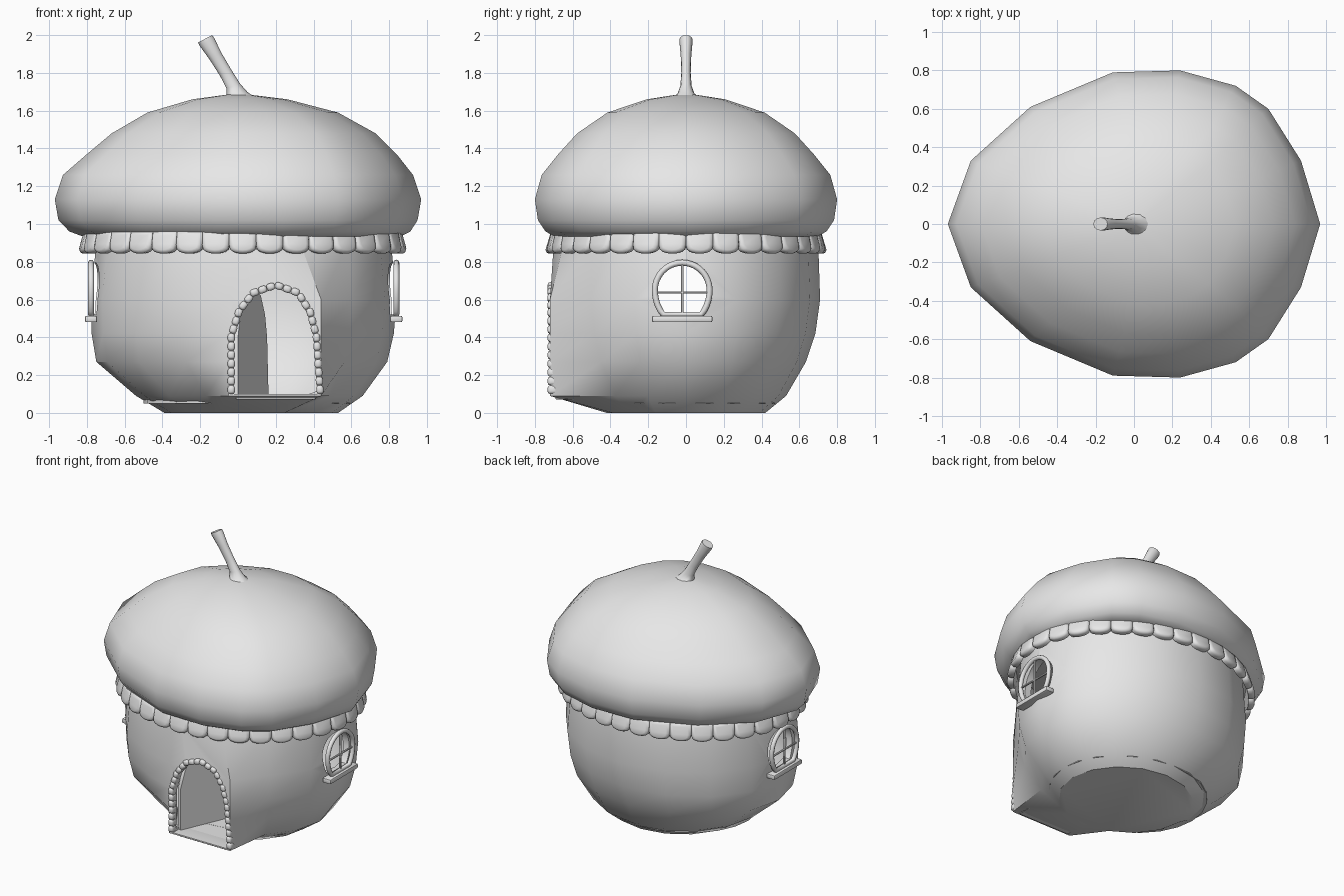
import bpy, bmesh
from math import sin, cos, pi, radians, hypot
from mathutils import Vector, Matrix

cube = bpy.data.objects.get("Cube")
if cube:
    bpy.data.objects.remove(cube)

grey = bpy.data.materials.new("plain_grey")
grey.use_nodes = True
grey.diffuse_color = (0.8, 0.8, 0.8, 1)
grey.node_tree.nodes["Principled BSDF"].inputs["Base Color"].default_value = (0.8, 0.8, 0.8, 1)


def select(ob):
    bpy.ops.object.select_all(action='DESELECT')
    ob.select_set(True)
    bpy.context.view_layer.objects.active = ob


def smooth(ob, angle):
    select(ob)
    bpy.ops.object.shade_smooth_by_angle(angle=radians(angle))


def finish(bm, name, angle=40):
    bmesh.ops.recalc_face_normals(bm, faces=bm.faces[:])
    mesh = bpy.data.meshes.new(name)
    bm.to_mesh(mesh)
    bm.free()
    ob = bpy.data.objects.new(name, mesh)
    bpy.context.collection.objects.link(ob)
    mesh.materials.append(grey)
    if angle:
        smooth(ob, angle)
    return ob


def loft(bm, rings, start=True, end=True):
    loops = [[bm.verts.new(p) for p in ring] for ring in rings]
    n = len(loops[0])
    for a, b in zip(loops, loops[1:]):
        for i in range(n):
            j = (i + 1) % n
            bm.faces.new((a[i], a[j], b[j], b[i]))
    if start:
        bm.faces.new(loops[0][::-1])
    if end:
        bm.faces.new(loops[-1])


def prism(name, outline, depth):
    bm = bmesh.new()
    loft(bm, [outline, [Vector(p) + Vector(depth) for p in outline]])
    return finish(bm, name)


def rounded_box(bm, matrix, size, radius, segments=2):
    scale = Matrix.Diagonal((*size, 1))
    verts = bmesh.ops.create_cube(bm, size=1, matrix=matrix @ scale)["verts"]
    edges = list({e for v in verts for e in v.link_edges})
    bmesh.ops.bevel(bm, geom=edges, offset=radius, segments=segments,
                    profile=0.5, affect='EDGES')


def resample(points, count):
    """Evenly spaced positions and tangents along a polyline."""
    pts = [Vector(p) for p in points]
    lengths = [(b - a).length for a, b in zip(pts, pts[1:])]
    step = sum(lengths) / count
    out = []
    for k in range(count):
        d, i = (k + 0.5) * step, 0
        while i < len(lengths) - 1 and d > lengths[i]:
            d -= lengths[i]
            i += 1
        tangent = (pts[i + 1] - pts[i]).normalized()
        out.append((pts[i] + tangent * d, tangent))
    return out


def cut(ob, cutter):
    cutter.hide_render = True
    mod = ob.modifiers.new("opening", 'BOOLEAN')
    mod.operation, mod.solver, mod.object = 'DIFFERENCE', 'EXACT', cutter
    select(ob)
    bpy.ops.object.modifier_apply(modifier=mod.name)
    bpy.data.objects.remove(cutter)


# House wall: rounded pot whose front is pulled flat around the doorway
SIDES = 16
wall_profile = [  # height, centre x, half width, half depth
    (0, .07, .46, .42), (.09, .06, .60, .53), (.27, .02, .77, .635),
    (.42, .025, .80, .685), (.6, .03, .81, .71), (.9, .03, .78, .70), (1.0, .03, .76, .68)]
rings = []
for z, cx, rx, ry in wall_profile:
    ring = [Vector((cx + rx * cos(2 * pi * k / SIDES), ry * sin(2 * pi * k / SIDES), z))
            for k in range(SIDES)]
    if .05 < z < .7:
        ring[12].xy = (-.05, -.72)
        ring[13].xy = (.44, -.72)
    rings.append(ring)
bm = bmesh.new()
loft(bm, rings, end=False)
wall = finish(bm, "house_wall", None)
shell = wall.modifiers.new("thickness", 'SOLIDIFY')
shell.thickness, shell.offset = .05, -1
select(wall)
bpy.ops.object.modifier_apply(modifier=shell.name)

# Doorway opening
door_arch = [(-.02, .1), (-.02, .4), (.02, .53), (.09, .62), (.2, .66),
             (.31, .62), (.37, .52), (.4, .4), (.42, .1)]
cut(wall, prism("door_cutter", [(x, -.9, z) for x, z in door_arch], (0, .42, 0)))

# Window openings: round arch, narrower at the sill
WIN_Y, WIN_Z = -.02, .65
window_arch = []
for k in range(29):
    t = radians(-46 + 272 * k / 28)
    window_arch.append((WIN_Y + .145 * cos(t), WIN_Z + (.145 if sin(t) > 0 else .18) * sin(t)))
for x in (.6, -1.0):
    cut(wall, prism("window_cutter", [(x, y, z) for y, z in window_arch], (.4, 0, 0)))
smooth(wall, 35)

# Floor
bm = bmesh.new()
loft(bm, [[(.05 + .55 * cos(k * pi / 12), .48 * sin(k * pi / 12), z) for k in range(24)]
          for z in (.05, .1)])
rounded_box(bm, Matrix.Translation((.2, -.53, .085)), (.42, .32, .028), .002, 1)
finish(bm, "floor")

# Door leaf standing open inwards
swing = Vector((.4, .92, 0)).normalized()
leaf = [Vector((0, -.66, z)) + swing * (x + .02) * .92 for x, z in door_arch]
prism("open_door", leaf, (-.028, .012, 0))

# Stones round the doorway
bm = bmesh.new()
path = [(x + (x - .2) * .07, -.705, .1 + (z - .1) * 1.03) for x, z in door_arch]
for pos, tan in resample(path, 30):
    side = tan.cross(Vector((0, 1, 0)))
    m = Matrix((tan, Vector((0, 1, 0)), side)).transposed().to_4x4()
    rounded_box(bm, Matrix.Translation(pos) @ m, (.045, .055, .038), .013)
finish(bm, "doorway_stones", 60)

# Windows: frame tube, glazing bars and sill on both sides
for label, x in (("left", .838), ("right", -.778)):
    curve = bpy.data.curves.new(label + "_window_frame", 'CURVE')
    curve.dimensions, curve.bevel_depth, curve.bevel_resolution = '3D', .016, 2
    line = curve.splines.new('POLY')
    line.points.add(len(window_arch) - 1)
    for point, (y, z) in zip(line.points, window_arch):
        point.co = (x, y, z, 1)
    line.use_cyclic_u = True
    frame = bpy.data.objects.new(label + "_window_frame", curve)
    bpy.context.collection.objects.link(frame)
    curve.materials.append(grey)
    select(frame)
    bpy.ops.object.convert(target='MESH')
    smooth(bpy.context.view_layer.objects.active, 60)
    bm = bmesh.new()
    rounded_box(bm, Matrix.Translation((x, WIN_Y, .655)), (.014, .014, .27), .003, 1)
    rounded_box(bm, Matrix.Translation((x, WIN_Y, .637)), (.014, .28, .012), .003, 1)
    finish(bm, label + "_window_bars")
    bm = bmesh.new()
    rounded_box(bm, Matrix.Translation((x, WIN_Y, .497)), (.065, .32, .034), .008)
    finish(bm, label + "_window_sill")

# Scalloped shingles hanging under the roof
bm = bmesh.new()
eave = [(.025 + .825 * cos(k * pi / 180), .70 * sin(k * pi / 180), .94) for k in range(361)]
tongue = [(-.5, .02), (-.5, -.05)]
tongue += [(-.5 * cos(k * pi / 8), -.05 - .047 * sin(k * pi / 8) ** .7) for k in range(1, 8)]
tongue += [(.5, -.05), (.5, .02)]
for pos, tan in resample(eave, 34):
    out = tan.cross(Vector((0, 0, 1)))
    shingle = []
    for depth, shrink in ((-.02, 1), (.006, 1), (.018, .9), (.024, .68)):
        shingle.append([pos + tan * (u * .145 * shrink)
                        + out * (depth - v * .2)
                        + Vector((0, 0, -.035 + (v + .035) * shrink)) for u, v in tongue])
    loft(bm, shingle)
finish(bm, "eave_shingles", 50)

# Roof cap: slightly lopsided dome
half = [(.97, 0), (.87, .33), (.70, .60), (.53, .72), (.24, .80),
        (-.11, .79), (-.54, .61), (-.85, .33), (-.97, 0)]
rim = half + [(x, -y) for x, y in half[-2:0:-1]]
cap_profile = [  # height, scale, sideways shift
    (.935, .87, .02), (.96, .93, .01), (1.02, .98, 0), (1.13, 1, 0), (1.26, .955, 0),
    (1.37, .845, .02), (1.48, .72, .03), (1.59, .52, .025), (1.66, .26, .01), (1.685, .06, 0)]
bm = bmesh.new()
loft(bm, [[(x * s + dx, y * s, z) for x, y in rim] for z, s, dx in cap_profile])
finish(bm, "roof_cap", 60)

# Stem: leaning stalk with a flared foot
stem_profile = [  # centre x, height, half width, half depth, tilt
    (0, 1.665, .10, .08, 0), (-.005, 1.69, .056, .045, .15), (-.025, 1.73, .038, .03, .35),
    (-.065, 1.80, .034, .025, .48), (-.12, 1.89, .036, .028, .5),
    (-.165, 1.965, .044, .035, .5), (-.175, 1.98, .042, .034, .48)]
bm = bmesh.new()
loft(bm, [[(cx + rx * cos(a) * cos(t), ry * sin(a), z + rx * cos(a) * sin(t))
           for a in (k * pi / 6 for k in range(12))] for cx, z, rx, ry, t in stem_profile])
finish(bm, "roof_stem", 50)
